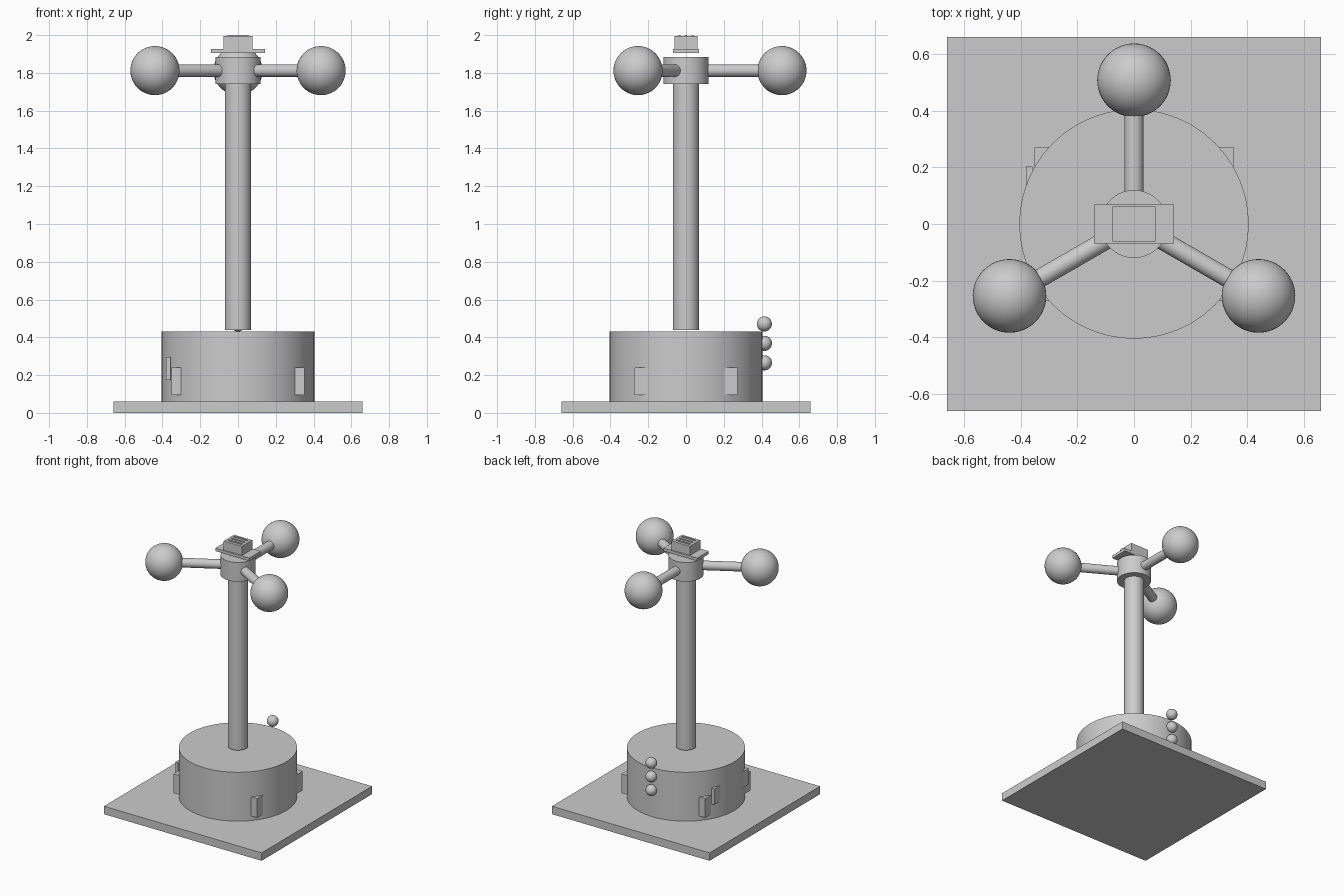
import bpy
from math import radians, cos, sin
from mathutils import Vector

cube = bpy.data.objects.get("Cube")
if cube:
    bpy.data.objects.remove(cube, do_unlink=True)

# Single flat colour
GREY = (0.6, 0.6, 0.6, 1.0)
grey = bpy.data.materials.new("plain_grey")
grey.use_nodes = True
grey.diffuse_color = GREY
grey.node_tree.nodes["Principled BSDF"].inputs["Base Color"].default_value = GREY


def finish(name, smooth=False):
    obj = bpy.context.object
    obj.name = name
    obj.data.materials.append(grey)
    if smooth:
        bpy.ops.object.shade_smooth_by_angle(angle=radians(35))
    return obj


def box(name, centre, size):
    bpy.ops.mesh.primitive_cube_add(size=1, location=centre)
    bpy.context.object.scale = size
    bpy.ops.object.transform_apply(location=False, rotation=False, scale=True)
    return finish(name)


def rod(name, start, end, radius, sides=64):
    start, end = Vector(start), Vector(end)
    axis = end - start
    bpy.ops.mesh.primitive_cylinder_add(
        vertices=sides, radius=radius, depth=axis.length,
        location=(start + end) / 2, rotation=axis.to_track_quat('Z', 'Y').to_euler())
    return finish(name, True)


def ball(name, centre, radius):
    bpy.ops.mesh.primitive_uv_sphere_add(
        segments=48, ring_count=24, radius=radius, location=centre)
    return finish(name, True)


# Base plate, drum and column (the column stands just clear of the drum)
box("base_plate", (0, 0, 0.03), (1.32, 1.32, 0.06))
rod("drum", (0, 0, 0.06), (0, 0, 0.43), 0.405, 96)
rod("column", (0, 0, 0.44), (0, 0, 1.76), 0.07)

# Four blocks set into the drum wall
for sx, side in ((1, "left"), (-1, "right")):
    for sy, end in ((-1, "front"), (1, "back")):
        box(f"{end}_{side}_block", (sx * 0.326, sy * 0.238, 0.167), (0.05, 0.068, 0.145))

# Long panel whose ends emerge from the drum
box("side_panel", (-0.37, 0, 0.235), (0.024, 0.408, 0.12))

# Row of small balls up the back of the drum
for i in range(3):
    ball(f"back_bead_{i + 1}", (0, 0.415, 0.265 + i * 0.103), 0.04)

# Hub with three arms, each ending in a large ball
ARM_Z = 1.812
rod("hub", (0, 0, 1.74), (0, 0, 1.885), 0.12)
for i in range(3):
    a = radians(90 + 120 * i)
    d = Vector((cos(a), sin(a), 0))
    up = Vector((0, 0, ARM_Z))
    rod(f"arm_{i + 1}", d * 0.05 + up, d * 0.45 + up, 0.033, 32)
    ball(f"arm_ball_{i + 1}", d * 0.508 + up, 0.13)

# Cap plate, vent box and its slats
box("cap_plate", (0, 0, 1.915), (0.284, 0.138, 0.022))
box("vent_box", (0, 0, 1.96), (0.152, 0.124, 0.07))
for i in (-1, 0, 1):
    box(f"vent_slat_{i + 2}", (0, i * 0.035, 1.9955), (0.112, 0.012, 0.009))
